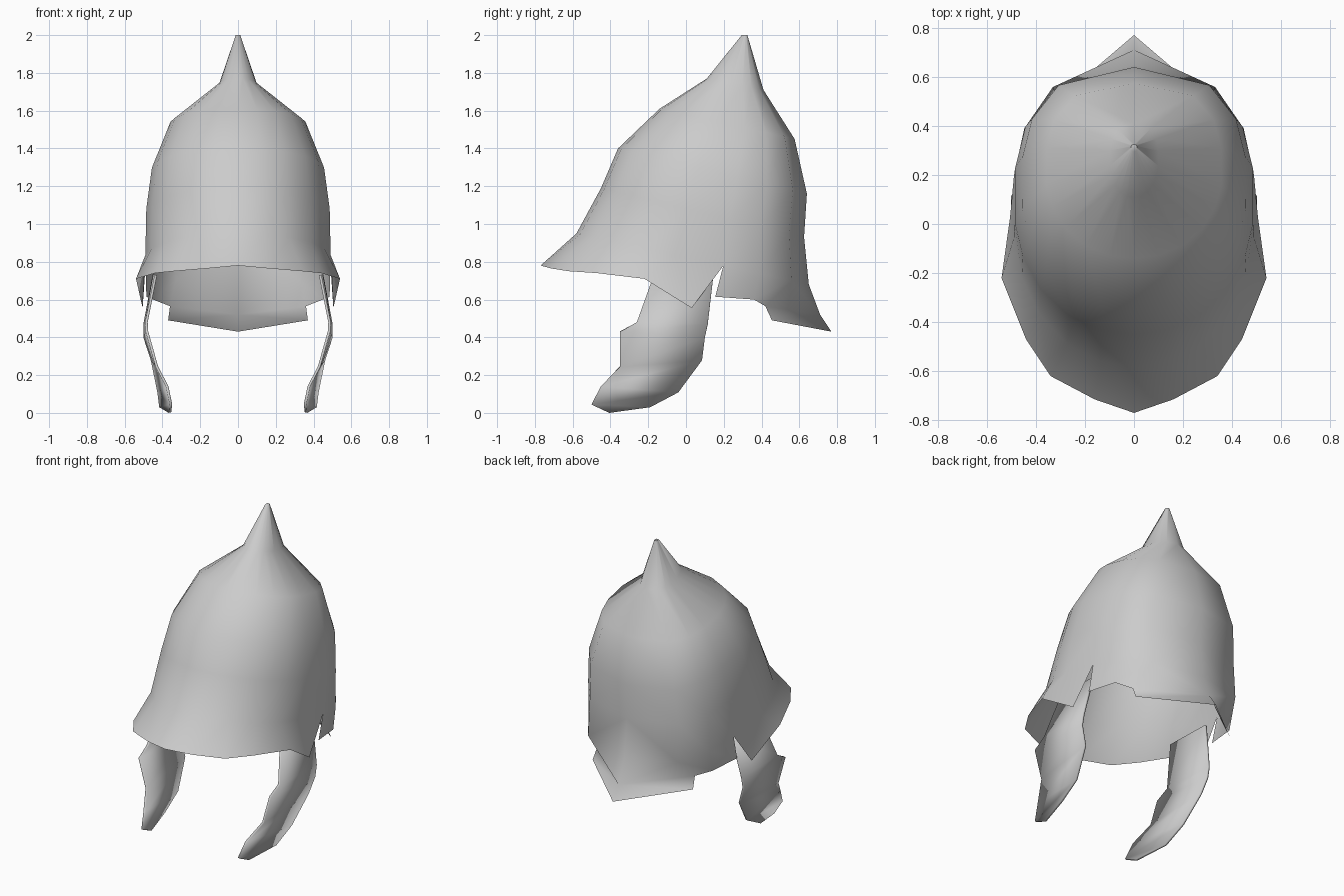
import bpy
import bmesh
from math import sin, cos, radians

cube = bpy.data.objects.get("Cube")
if cube:
    bpy.data.objects.remove(cube, do_unlink=True)

steel = bpy.data.materials.new("plain_steel")
steel.use_nodes = True
GREY = (0.6, 0.6, 0.6, 1)
steel.diffuse_color = GREY
steel.node_tree.nodes["Principled BSDF"].inputs["Base Color"].default_value = GREY


def finish(name, bm, angle, thickness=0):
    """Turn a half mesh into a mirrored, smoothed object."""
    mesh = bpy.data.meshes.new(name)
    bm.to_mesh(mesh)
    bm.free()
    mesh.materials.append(steel)
    obj = bpy.data.objects.new(name, mesh)
    bpy.context.collection.objects.link(obj)
    if thickness:
        solid = obj.modifiers.new("thickness", 'SOLIDIFY')
        solid.thickness = thickness
        solid.offset = 0
    mirror = obj.modifiers.new("mirror", 'MIRROR')
    mirror.merge_threshold = 0.0005
    bpy.ops.object.select_all(action='DESELECT')
    obj.select_set(True)
    bpy.context.view_layer.objects.active = obj
    bpy.ops.object.shade_smooth_by_angle(angle=radians(angle))


def bridge(bm, upper, lower):
    for i in range(len(upper) - 1):
        bm.faces.new((lower[i], lower[i + 1], upper[i + 1], upper[i]))


# Bowl and spike: tilted half rings as (front y, front z, back y, back z, half width)
RINGS = [
    (0.295, 2.00, 0.325, 2.00, 0.012),
    (0.11, 1.77, 0.41, 1.71, 0.10),
    (-0.14, 1.61, 0.575, 1.45, 0.36),
    (-0.36, 1.40, 0.64, 1.16, 0.46),
    (-0.45, 1.19, 0.625, 0.93, 0.49),
    (-0.58, 0.95, 0.65, 0.68, 0.495),
]
# The wide last step leaves a flat panel either side of the back ridge
ANGLES = [0, 15, 32, 50, 67, 82, 100, 119, 144, 180]
NOTCH = 6


def half_ring(bm, fy, fz, by, bz, width):
    verts = []
    for a in ANGLES:
        power = 0.95 if a < 90 else 0.76
        s, c = max(sin(radians(a)), 0), cos(radians(a))
        x = width * s ** power if 0 < a < 180 else 0
        t = 0.5 - 0.5 * abs(c) ** power * (1 if c > 0 else -1)
        verts.append(bm.verts.new((x, fy + (by - fy) * t, fz + (bz - fz) * t)))
    return verts


bm = bmesh.new()
rings = [half_ring(bm, *r) for r in RINGS]
for upper, lower in zip(rings, rings[1:]):
    bridge(bm, upper, lower)
bm.faces.new(rings[0])
rim = rings[-1]

# Flared brim, ending in a point beside the ear notch
brim = [bm.verts.new(p) for p in (
    (0, -0.77, 0.78), (0.16, -0.715, 0.765), (0.34, -0.62, 0.75),
    (0.44, -0.47, 0.74), (0.54, -0.22, 0.71), (0.505, 0.03, 0.555))]
bridge(bm, rim[:NOTCH], brim)
bm.faces.new((brim[-1], rim[NOTCH], rim[NOTCH - 1]))

# Rear skirt, with a diagonal crease running down to the back ridge
skirt = [bm.verts.new(p) for p in (
    (0.485, 0.155, 0.615), (0.45, 0.36, 0.60), (0.36, 0.42, 0.565),
    (0, 0.71, 0.52))]
bridge(bm, rim[NOTCH:-1], skirt[:-1])
bm.faces.new((rim[-2], skirt[-1], rim[-1]))
bm.faces.new((rim[-2], skirt[-2], skirt[-1]))

# Neck guard
neck = [bm.verts.new(p) for p in ((0.37, 0.455, 0.49), (0, 0.77, 0.43))]
bridge(bm, skirt[-2:], neck)
finish("helmet_shell", bm, 70)

# Cheek guards: rows of front and back edge points, from the hinge down
ROWS = [
    ((0.435, -0.17, 0.73), (0.445, 0.145, 0.73)),
    ((0.485, -0.26, 0.48), (0.494, 0.115, 0.47)),
    ((0.482, -0.35, 0.43), (0.494, 0.10, 0.40)),
    ((0.43, -0.35, 0.245), (0.455, 0.085, 0.28)),
    ((0.375, -0.45, 0.14), (0.42, -0.04, 0.11)),
    ((0.355, -0.50, 0.045), (0.41, -0.19, 0.03)),
]
bm = bmesh.new()
rows = [[bm.verts.new(p) for p in row] for row in ROWS]
for upper, lower in zip(rows, rows[1:]):
    bridge(bm, upper, lower)
tip = bm.verts.new((0.36, -0.405, 0.002))
bm.faces.new((rows[-1][0], tip, rows[-1][1]))
finish("cheek_guards", bm, 5, 0.014)
